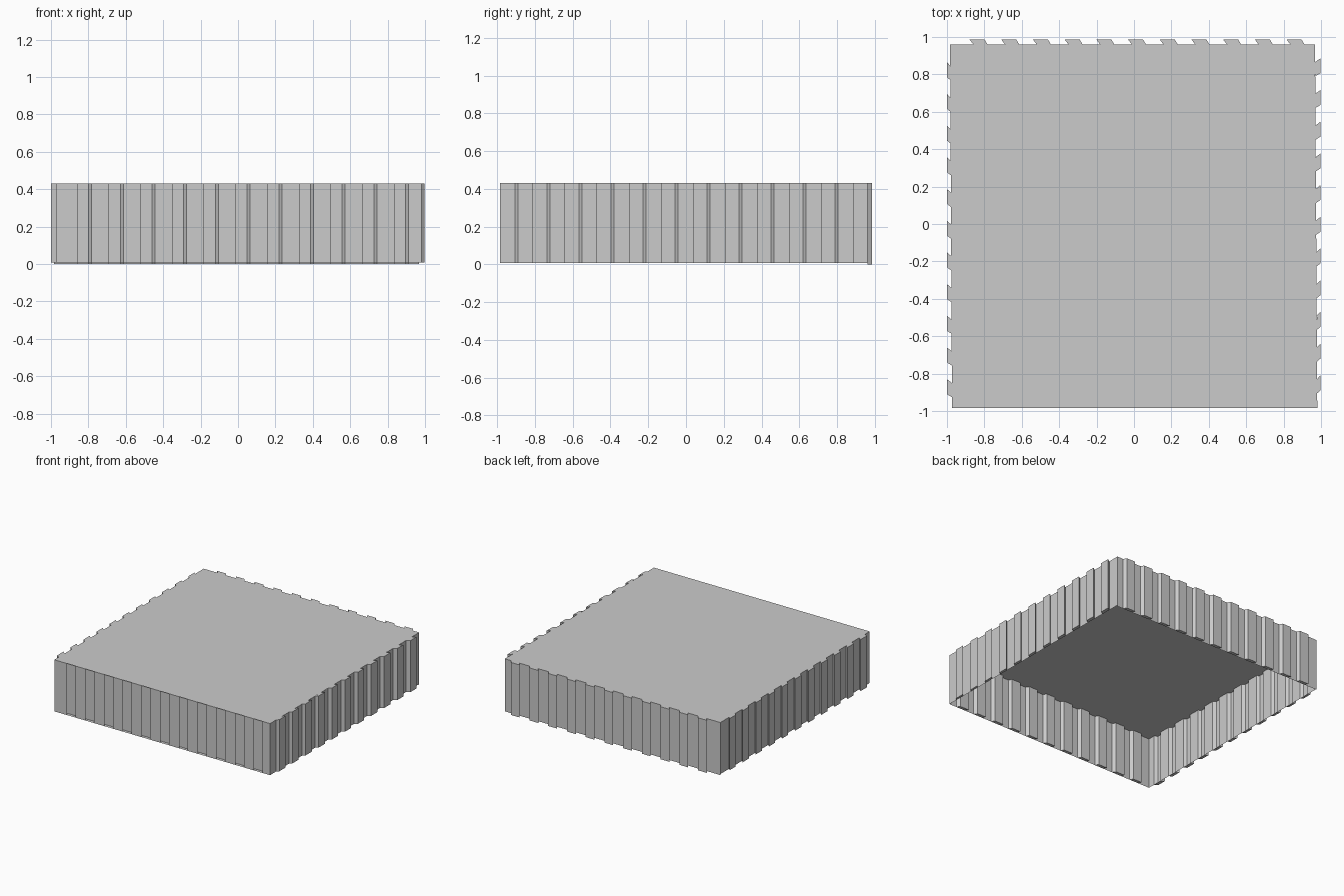
import bpy

if "Cube" in bpy.data.objects:
    bpy.data.objects.remove(bpy.data.objects["Cube"])

TOP = 0.43
TABS, PITCH = 11, 0.1695


def make(name, verts, faces):
    mesh = bpy.data.meshes.new(name)
    mesh.from_pydata(verts, [], faces)
    mesh.update()
    return link(name, mesh)


def link(name, mesh):
    ob = bpy.data.objects.new(name, mesh)
    bpy.context.collection.objects.link(ob)
    return ob


def wall(name, place, start, end, first, z0):
    """Corrugated sheet; place(t, k) maps run t and depth k (0 base, 1 rib) to x, y."""
    run = [(start, 0)]
    for i in range(TABS):
        t = first + i * PITCH
        run += [(t + 0.020, 0), (t, 1), (t + 0.080, 1), (t + 0.096, 0)]
    run.append((end, 0))
    n = len(run)
    verts = [(*place(t, k), z) for z in (z0, TOP) for t, k in run]
    faces = [(i, i + 1, n + i + 1, n + i) for i in range(n - 1)]
    # rib end caps
    for i in range(TABS):
        a = 1 + 4 * i
        faces.append((a, a + 1, a + 2, a + 3))
        faces.append((n + a + 3, n + a + 2, n + a + 1, n + a))
    return make(name, verts, faces)


def right_x(y):
    return 0.974 - 0.006 * y / 0.97


def left_x(y):
    return -0.978 - 0.005 * y / 0.97


# roof panel
make("roof_panel",
     [(-0.973, -0.985, TOP), (0.98, -0.985, TOP), (0.968, 0.96, TOP), (-0.983, 0.96, TOP)],
     [(0, 1, 2, 3)])

# back wall ribs point outwards, front wall ribs point inwards
wall("back_wall", lambda t, k: (t, 0.96 + 0.026 * k), -0.983, 0.968, -0.879, 0.0)
wall("front_wall", lambda t, k: (t, -0.985 + 0.026 * k), -0.973, 0.98, -0.879, 0.008)

# side walls, run from back to front, slightly out of square
wall("right_wall", lambda t, k: (0.997 if k else right_x(-t), -t),
     -0.96, 0.985, -0.886, 0.008)
wall("left_wall", lambda t, k: (-1.0 if k else left_x(-t), -t),
     -0.96, 0.985, -0.865, 0.008)
